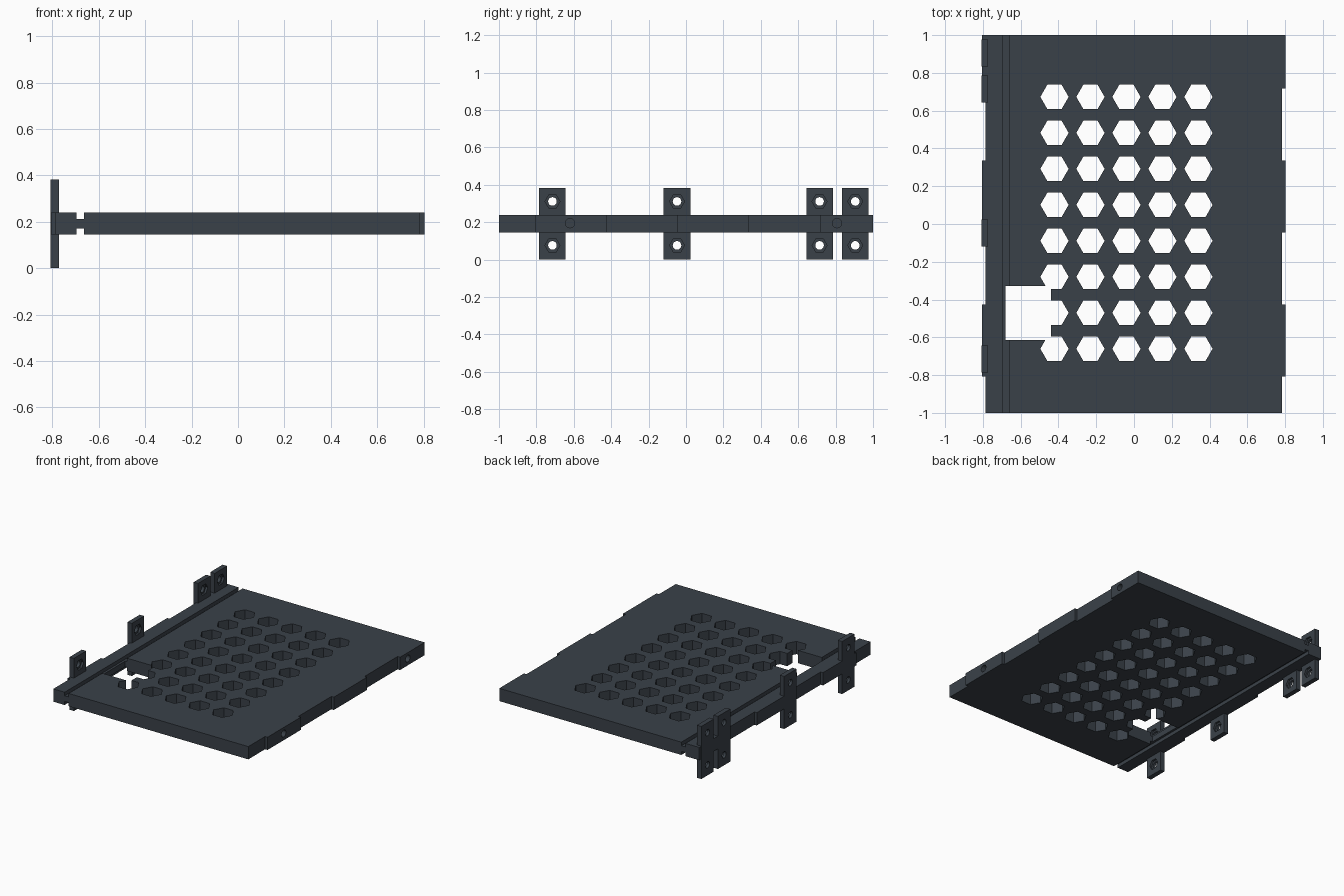
import bpy, bmesh, math
from mathutils import Matrix, Vector

if "Cube" in bpy.data.objects:
    bpy.data.objects.remove(bpy.data.objects["Cube"])

Z0, Z1 = 0.146, 0.239            # panel thickness
ZM = (Z0 + Z1) / 2

mat = bpy.data.materials.new("dark slate")
mat.diffuse_color = (0.042, 0.053, 0.066, 1)
mat.use_nodes = True
mat.node_tree.nodes["Principled BSDF"].inputs["Base Color"].default_value = mat.diffuse_color


def finish(bm, name):
    bmesh.ops.recalc_face_normals(bm, faces=bm.faces)
    me = bpy.data.meshes.new(name)
    bm.to_mesh(me)
    bm.free()
    me.materials.append(mat)
    ob = bpy.data.objects.new(name, me)
    bpy.context.collection.objects.link(ob)
    return ob


def add_box(bm, x0, x1, y0, y1, z0, z1):
    m = Matrix.Translation(((x0 + x1) / 2, (y0 + y1) / 2, (z0 + z1) / 2))
    bmesh.ops.create_cube(bm, size=1, matrix=m @ Matrix.Diagonal((x1 - x0, y1 - y0, z1 - z0, 1)))


def add_prism(bm, center, r, depth, sides, axis="Z", turn=0.0):
    m = Matrix.Translation(center)
    if axis == "X":
        m = m @ Matrix.Rotation(math.pi / 2, 4, "Y")
    m = m @ Matrix.Rotation(turn, 4, "Z")
    bmesh.ops.create_cone(bm, cap_ends=True, segments=sides, radius1=r, radius2=r,
                          depth=depth, matrix=m)


def boolean(ob, bm, op="DIFFERENCE"):
    tool = finish(bm, "cutter")
    tool.hide_render = True
    mod = ob.modifiers.new("cut", "BOOLEAN")
    mod.operation, mod.solver, mod.object = op, "EXACT", tool
    bpy.context.view_layer.objects.active = ob
    bpy.ops.object.modifier_apply(modifier=mod.name)
    bpy.data.objects.remove(tool)


# Panel outline: straight edges stepped outward at three tabs per side
steps = [(-1, 0), (-0.807, 1), (-0.425, 0), (-0.045, 1), (0.337, 0), (0.717, 1), (1, None)]
right, left = [], []
for (y0, out), (y1, _) in zip(steps, steps[1:]):
    xr = 0.803 if out else 0.783
    xl = -0.806 if out else -0.787
    right += [(xr, y0), (xr, y1)]
    left += [(xl, y0), (xl, y1)]
bm = bmesh.new()
face = bm.faces.new([bm.verts.new((x, y, Z0)) for x, y in right + left[::-1]])
res = bmesh.ops.extrude_face_region(bm, geom=[face])
bmesh.ops.translate(bm, vec=Vector((0, 0, Z1 - Z0)),
                    verts=[v for v in res["geom"] if isinstance(v, bmesh.types.BMVert)])
panel = finish(bm, "vented_panel")

# Grooves above and below the web beside the left rail
bm = bmesh.new()
add_box(bm, -0.696, -0.663, -1.1, 1.1, 0.213, 0.3)
add_box(bm, -0.696, -0.663, -1.1, 1.1, 0.1, 0.172)
boolean(panel, bm)

# Hexagonal vents and round blind holes in the right edge
bm = bmesh.new()
for i in range(5):
    for j in range(8):
        add_prism(bm, (-0.421 + 0.1905 * i, 0.673 - 0.1905 * j, ZM), 0.075, 0.4, 6, turn=math.pi / 6)
for y in (-0.62, 0.807):
    add_prism(bm, (0.803, y, 0.195), 0.025, 0.08, 24, "X")
# Turn hexagons so that their corners point along x
co = [v.co for v in bm.verts if abs(v.co.z - ZM) > 0.15]
if abs(max(c.x for c in co) - (0.341 + 0.075)) > 0.004:
    bm.free()
    bm = bmesh.new()
    for i in range(5):
        for j in range(8):
            add_prism(bm, (-0.421 + 0.1905 * i, 0.673 - 0.1905 * j, ZM), 0.075, 0.4, 6)
    for y in (-0.62, 0.807):
        add_prism(bm, (0.803, y, 0.195), 0.025, 0.08, 24, "X")
boolean(panel, bm)

# Rectangular opening
bm = bmesh.new()
add_box(bm, -0.679, -0.44, -0.615, -0.328, 0, 0.4)
boolean(panel, bm)

# Mounting brackets with through holes and hexagonal nut recesses
for n, yc in enumerate((-0.714, -0.048, 0.714, 0.905)):
    bm = bmesh.new()
    add_box(bm, -0.807, -0.772, yc - 0.071, yc + 0.071, 0, 0.383)
    bracket = finish(bm, f"mounting_bracket_{n + 1}")
    for r, sides, x in ((0.023, 24, -0.79), (0.04, 6, -0.762)):
        bm = bmesh.new()
        for z in (0.076, 0.311):
            add_prism(bm, (x, yc, z), r, 0.1 if sides > 6 else 0.05, sides, "X")
        boolean(bracket, bm)
